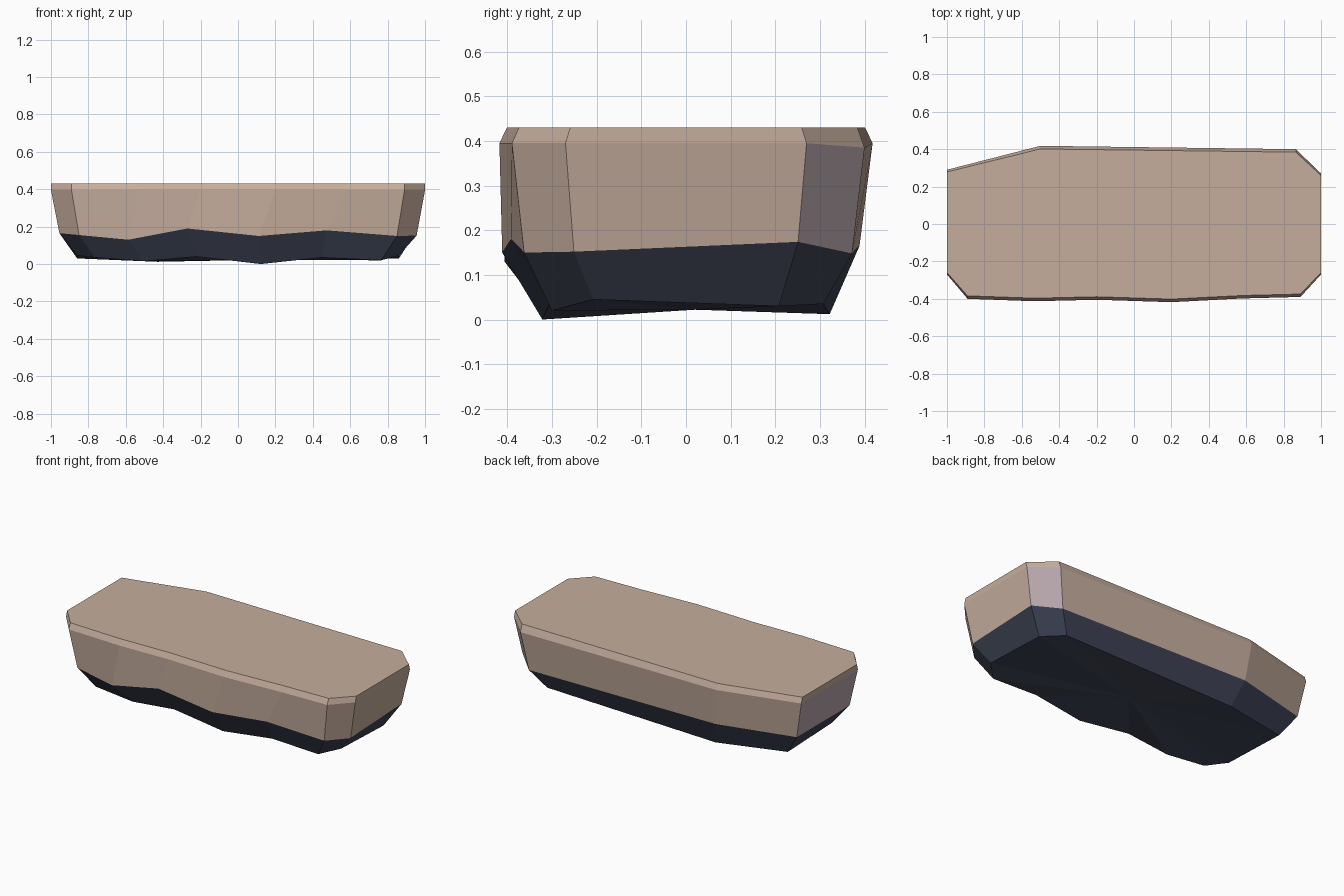
import bpy
import bmesh

cube = bpy.data.objects.get("Cube")
if cube:
    bpy.data.objects.remove(cube, do_unlink=True)


def make_material(name, colour):
    material = bpy.data.materials.new(name)
    material.use_nodes = True
    material.diffuse_color = (*colour, 1)
    shader = material.node_tree.nodes["Principled BSDF"]
    shader.inputs["Base Color"].default_value = (*colour, 1)
    shader.inputs["Roughness"].default_value = 0.9
    return material


SAND, SLATE, MAUVE = range(3)
materials = [
    make_material("warm sand stone", (0.56, 0.42, 0.34)),
    make_material("dark slate stone", (0.05, 0.06, 0.095)),
    make_material("mauve stone", (0.47, 0.38, 0.41)),
]

# Rim outline, counter-clockwise from the front corner at -x
outline = [
    (-0.89, -0.40), (-0.53, -0.413), (-0.2, -0.405), (0.2, -0.418),
    (0.58, -0.398), (0.89, -0.39), (1, -0.27), (1, 0.27),
    (0.865, 0.40), (-0.5, 0.418), (-1, 0.29), (-1, -0.27),
]
seam_heights = [0.155, 0.13, 0.19, 0.15, 0.18, 0.15,
                0.152, 0.174, 0.148, 0.165, 0.165, 0.165]
base_heights = [0.035, 0.015, 0.04, 0, 0.035, 0.02,
                0.045, 0.03, 0.035, 0.012, 0.03, 0.045]


def is_front(x, y):
    return y < -0.3 and abs(x) < 0.7


bm = bmesh.new()


def add_ring(place):
    return [bm.verts.new(place(i, x, y)) for i, (x, y) in enumerate(outline)]


# Undercut base, colour seam, widest rim and flat top
def base_point(i, x, y):
    shift = 0.05 if is_front(x, y) else 0
    return x * 0.86 - shift, y * 0.77, base_heights[i]


def seam_point(i, x, y):
    front = is_front(x, y)
    return x * 0.955 - 0.08 * front, y * (0.985 if front else 0.93), seam_heights[i]


def rim_point(i, x, y):
    return x, y, 0.385 if i == 8 else 0.395


def top_point(i, x, y):
    return x, y * 0.96, 0.43


rings = [add_ring(place) for place in (base_point, seam_point, rim_point, top_point)]

# Wall bands: slate below the seam, sand above with two mauve facets
count = len(outline)
for band in range(len(rings) - 1):
    lower, upper = rings[band], rings[band + 1]
    for i in range(count):
        j = (i + 1) % count
        face = bm.faces.new((lower[i], lower[j], upper[j], upper[i]))
        if band == 0:
            face.material_index = SLATE
        elif band == 1 and i in (7, 10):
            face.material_index = MAUVE
        else:
            face.material_index = SAND

# Flat top and slightly hollow underside
bm.faces.new(rings[-1]).material_index = SAND
hollow = bm.verts.new((0.05, 0.02, 0.022))
for i in range(count):
    face = bm.faces.new((rings[0][(i + 1) % count], rings[0][i], hollow))
    face.material_index = SLATE

bmesh.ops.recalc_face_normals(bm, faces=bm.faces[:])
mesh = bpy.data.meshes.new("stone_slab")
bm.to_mesh(mesh)
bm.free()
for material in materials:
    mesh.materials.append(material)
slab = bpy.data.objects.new("stone_slab", mesh)
bpy.context.collection.objects.link(slab)
